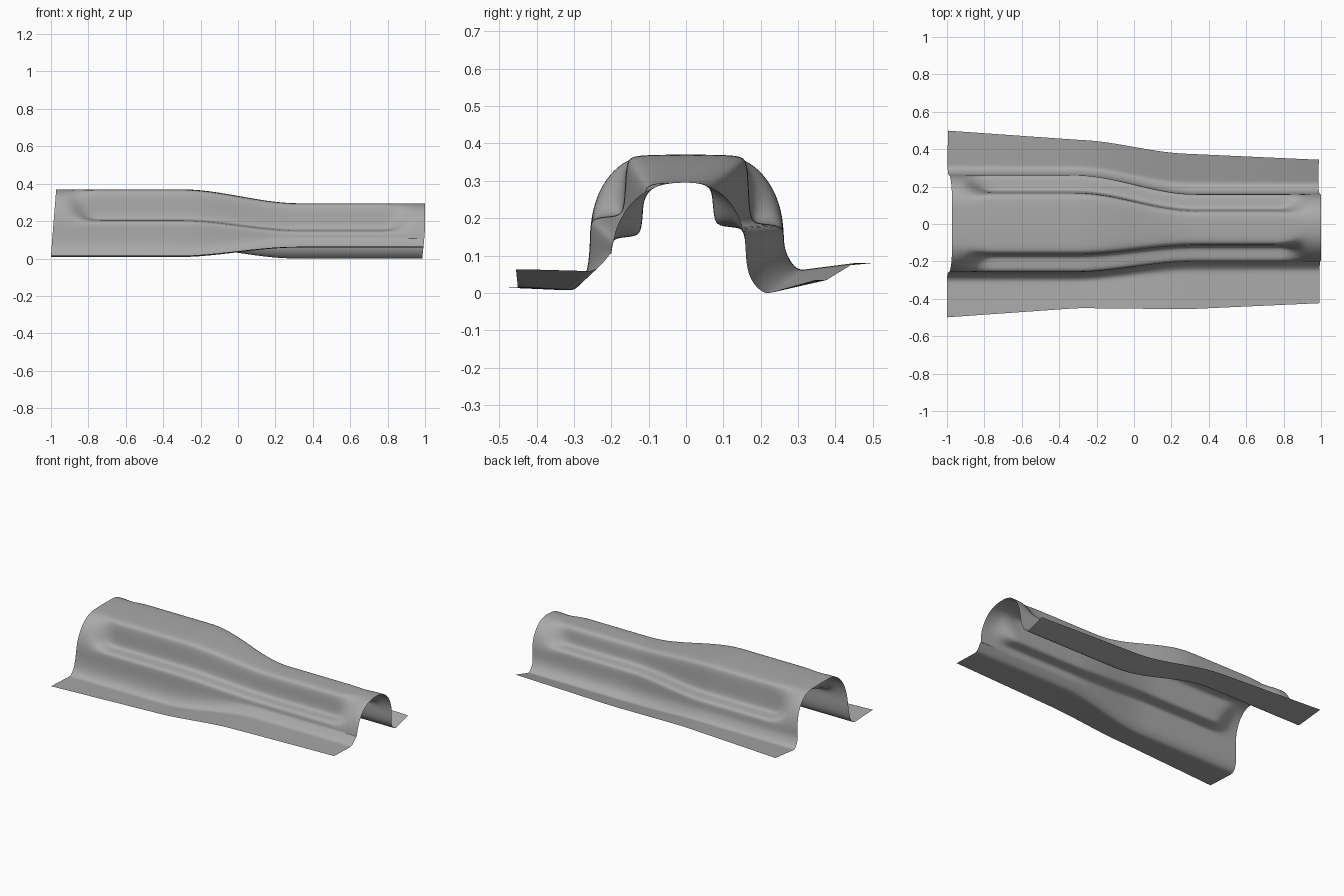
import bpy, bmesh
from math import sin, cos, pi

cube = bpy.data.objects.get("Cube")
if cube:
    bpy.data.objects.remove(cube, do_unlink=True)


def clamp(v):
    return max(0.0, min(1.0, v))


def smooth(a, b, v):
    t = clamp((v - a) / (b - a))
    return t * t * (3 - 2 * t)


def lerp(a, b, t):
    return a + (b - a) * t


# (wide end, narrow end) measures for each side of the channel
FRONT = dict(flange_y=(.45, .455), flange_z=(.015, .063), gutter_y=(.295, .24), gutter_z=(.006, .058),
             wall_y=(.257, .2), ledge_z=(.205, .15), rib_y=(.163, .115), crown_y=(.1, .03), spring_z=(.16, .1))
BACK = dict(flange_y=(.45, .375), flange_z=(.08, .034), gutter_y=(.295, .208), gutter_z=(.06, -.004),
            wall_y=(.262, .16), ledge_z=(.185, .177), rib_y=(.168, .072), crown_y=(.1, .02), spring_z=(.16, .12))
TOP_Z = (.37, .295)


def half_section(side, x):
    """Points from the flange edge up to the crown, y measured outward."""
    t = smooth(-.32, .32, x)
    m = {k: lerp(*v, t) for k, v in side.items()}
    top = lerp(*TOP_Z, t)
    press = smooth(.95, .78, abs(x))
    fy = m["flange_y"] + .07 * max(-x - .3, 0) - .045 * max(x - .3, 0)
    fz, gy, gz = m["flange_z"], m["gutter_y"], m["gutter_z"]
    wy, lz, ry = m["wall_y"], m["ledge_z"], m["rib_y"]

    # Flange, gutter and lower wall
    pts = [(lerp(fy, gy, k), lerp(fz, gz, k)) for k in (0, .45, .85, 1)]
    pts += [(wy + .008, gz + .04), (wy, lerp(gz, lz, .55))]

    # Plain arch at the ends, pressed into a ledge and upright rib between them
    stepped = [(wy, lz - .022), (wy - .008, lz - .002), (ry + .022, lz), (ry + .004, lz + .012),
               (ry, lerp(lz, top, .5)), (ry - .004, top - .016), (ry - .022, top)]
    for i, (sy, sz) in enumerate(stepped):
        a = pi / 2 * i / (len(stepped) - 1)
        ay = m["crown_y"] + (wy - m["crown_y"]) * cos(a)
        az = m["spring_z"] + (top - m["spring_z"]) * sin(a)
        pts.append((lerp(ay, sy, press), lerp(az, sz, press)))
    return pts, top


def section(x):
    front, top = half_section(FRONT, x)
    back, _ = half_section(BACK, x)
    return [(-y, z) for y, z in front] + [(0, top)] + [(y, z) for y, z in reversed(back)]


# Loft the sections along the length
STATIONS = 48
bm = bmesh.new()
rows = []
for i in range(STATIONS + 1):
    u = i / STATIONS
    row = []
    for y, z in section(2 * u - 1):
        start = -1 + .08 * max(z - .02, 0)
        end = .985 + .015 * clamp(z / .15)
        row.append(bm.verts.new((lerp(start, end, u), y, z)))
    rows.append(row)
for a, b in zip(rows, rows[1:]):
    for j in range(len(a) - 1):
        bm.faces.new((a[j], b[j], b[j + 1], a[j + 1]))
bmesh.ops.recalc_face_normals(bm, faces=bm.faces)
bm.normal_update()
if sum(f.normal.z for f in bm.faces) < 0:
    bmesh.ops.reverse_faces(bm, faces=bm.faces)

mesh = bpy.data.meshes.new("pressed_channel")
bm.to_mesh(mesh)
bm.free()
panel = bpy.data.objects.new("pressed_channel", mesh)
bpy.context.collection.objects.link(panel)

# Bare sheet metal
metal = bpy.data.materials.new("sheet_grey")
metal.use_nodes = True
grey = (.4, .4, .4, 1)
metal.diffuse_color = grey
metal.node_tree.nodes["Principled BSDF"].inputs["Base Color"].default_value = grey
mesh.materials.append(metal)

# Rounded pressing radii
sub = panel.modifiers.new("rounding", 'SUBSURF')
sub.levels = sub.render_levels = 2
sub.boundary_smooth = 'PRESERVE_CORNERS'
for p in mesh.polygons:
    p.use_smooth = True
